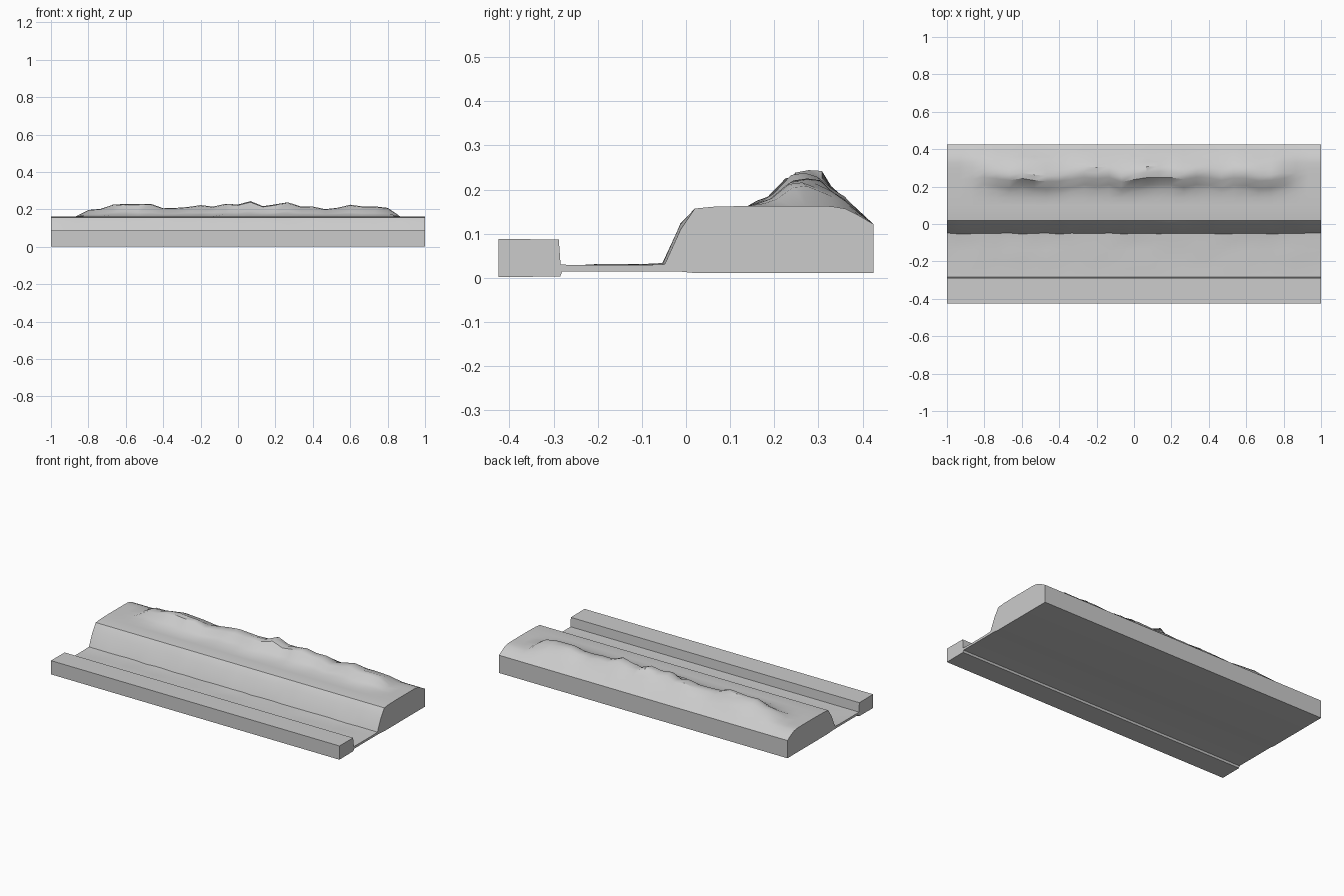
import bpy, bmesh, random

if "Cube" in bpy.data.objects:
    bpy.data.objects.remove(bpy.data.objects["Cube"])

random.seed(4)

grey = bpy.data.materials.new("light_grey")
grey.diffuse_color = (0.6, 0.6, 0.6, 1)
grey.use_nodes = True
grey.node_tree.nodes["Principled BSDF"].inputs["Base Color"].default_value = grey.diffuse_color

# Closed cross-section in (y, z, ridge weight): curb, channel, bank, plateau, underside
SECTION = [
    (-0.424, 0.002, 0), (-0.424, 0.088, 0), (-0.288, 0.087, 0), (-0.284, 0.03, 0),
    (-0.24, 0.029, 0), (-0.19, 0.029, 0), (-0.14, 0.029, 0), (-0.09, 0.029, 0),
    (-0.048, 0.031, 0), (-0.013, 0.108, 0), (0.02, 0.157, 0), (0.06, 0.161, 0),
    (0.10, 0.162, 0), (0.14, 0.163, 0), (0.175, 0.163, 0.16), (0.20, 0.163, 0.36),
    (0.24, 0.163, 0.93), (0.27, 0.163, 1.0), (0.30, 0.163, 0.88), (0.33, 0.162, 0.6),
    (0.36, 0.157, 0.33), (0.39, 0.142, 0.12), (0.424, 0.122, 0),
    (0.424, 0.011, 0), (0.02, 0.011, 0), (-0.02, 0.015, 0), (-0.28, 0.015, 0),
    (-0.285, 0.003, 0),
]

# Ridge height above the plateau, one value per station along x
CREST = [0, 0, 0, .034, .040, .063, .066, .066, .067, .043, .045, .050, .060, .052, .067,
         .063, .081, .054, .064, .075, .053, .052, .038, .046, .062, .053, .053, .045, 0, 0, 0]


def add_section(bm, x, crest):
    """One ring of the terrain, with small bumps away from the ends."""
    ring = []
    shift = random.uniform(-0.015, 0.012) if crest else 0
    rough = 1 if abs(x) < 0.95 else 0
    for y, z, weight in SECTION:
        if weight:
            y += shift * (1 if 0.17 < y < 0.32 else 0.3)
            if weight < 0.9:
                weight *= random.uniform(0.8, 1.12)
        elif -0.2 < y < -0.08 and z > 0.02:
            z += rough * random.uniform(-0.002, 0.003)
        elif -0.03 < y < 0 and z > 0.1:
            z += rough * random.uniform(0, 0.015)
        elif -0.06 < y < -0.04:
            y -= rough * random.uniform(0, 0.006)
            z += rough * random.uniform(0, 0.003)
        ring.append(bm.verts.new((x, y, z + weight * crest)))
    return ring


# Terrain strip lofted through the stations
bm = bmesh.new()
last = len(CREST) - 1
rings = [add_section(bm, -1 + 2 * i / last, c) for i, c in enumerate(CREST)]
n = len(SECTION)
for a, b in zip(rings, rings[1:]):
    for j in range(n):
        k = (j + 1) % n
        bm.faces.new((a[j], a[k], b[k], b[j]))

# Flat end walls
bm.faces.new(rings[0])
bm.faces.new(rings[-1][::-1])
bmesh.ops.recalc_face_normals(bm, faces=bm.faces)

mesh = bpy.data.meshes.new("terrain_strip")
bm.to_mesh(mesh)
bm.free()
mesh.materials.append(grey)
terrain = bpy.data.objects.new("terrain_strip", mesh)
bpy.context.collection.objects.link(terrain)

# Smooth ground with crisp curb, bank and wall edges
bpy.context.view_layer.objects.active = terrain
terrain.select_set(True)
bpy.ops.object.shade_smooth_by_angle(angle=0.6)
